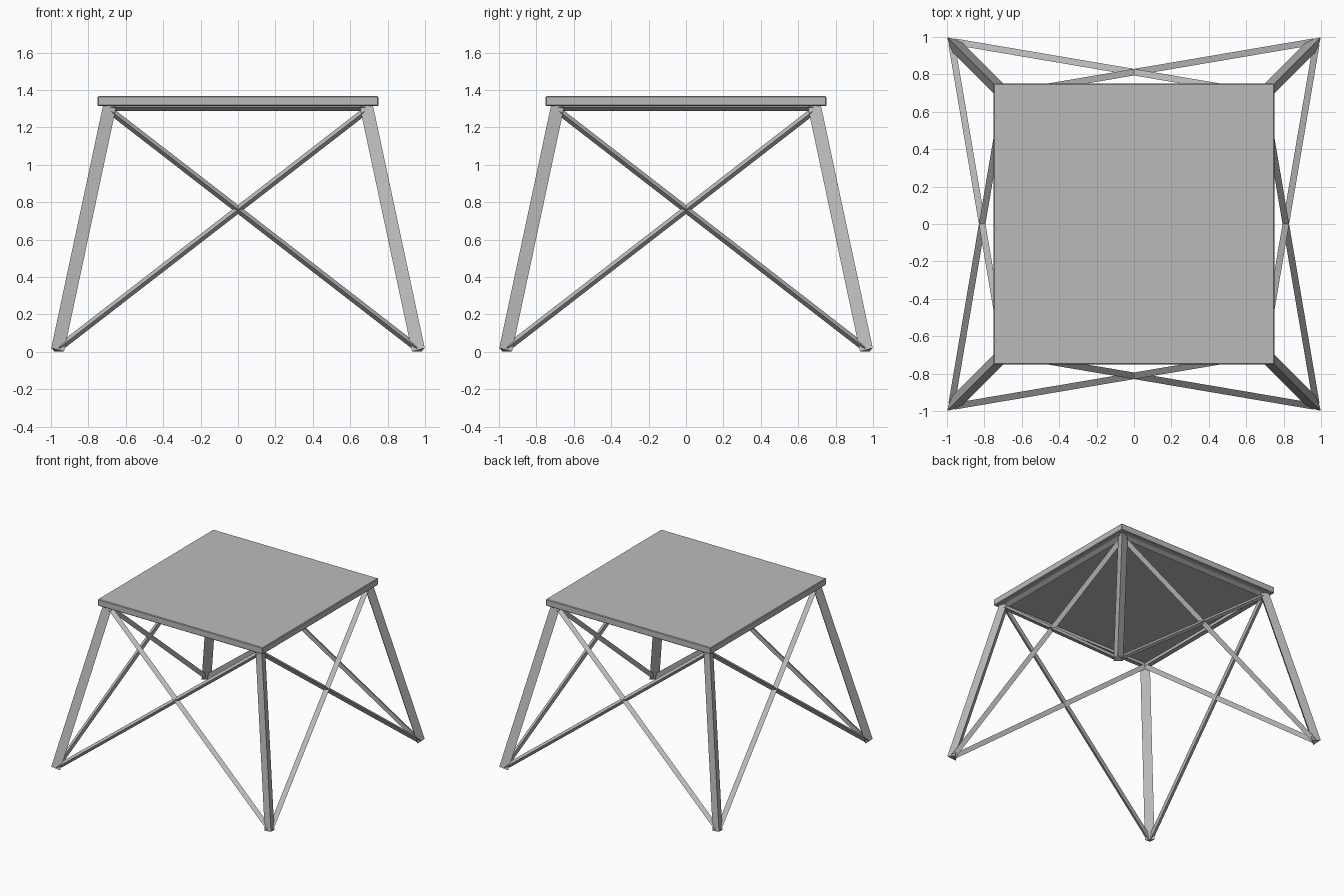
import bpy
import bmesh
import math
from mathutils import Vector, Matrix

cube = bpy.data.objects.get("Cube")
if cube:
    bpy.data.objects.remove(cube, do_unlink=True)

grey = bpy.data.materials.new("plain grey")
grey.use_nodes = True
colour = (0.5, 0.5, 0.5, 1)
grey.diffuse_color = colour
grey.node_tree.nodes["Principled BSDF"].inputs["Base Color"].default_value = colour


def add_object(name, bm):
    bmesh.ops.recalc_face_normals(bm, faces=bm.faces)
    mesh = bpy.data.meshes.new(name)
    bm.to_mesh(mesh)
    bm.free()
    mesh.materials.append(grey)
    obj = bpy.data.objects.new(name, mesh)
    bpy.context.collection.objects.link(obj)
    return obj


def beam(name, start, end, radius, outward):
    """Three-sided bar whose ridge points outward."""
    start, end = Vector(start), Vector(end)
    axis = (end - start).normalized()
    ridge = Vector(outward)
    ridge = (ridge - axis * ridge.dot(axis)).normalized()
    side = axis.cross(ridge)
    bm = bmesh.new()
    rings = []
    for point in (start, end):
        ring = []
        for i in range(3):
            a = math.tau * i / 3
            offset = ridge * math.cos(a) + side * math.sin(a)
            ring.append(bm.verts.new(point + offset * radius))
        rings.append(ring)
        bm.faces.new(ring)
    for i in range(3):
        j = (i + 1) % 3
        bm.faces.new((rings[0][i], rings[0][j], rings[1][j], rings[1][i]))
    return add_object(name, bm)


# Tabletop with slightly softened edges
bm = bmesh.new()
bmesh.ops.create_cube(bm, size=1)
bmesh.ops.scale(bm, vec=(1.5, 1.5, 0.055), verts=bm.verts)
bmesh.ops.translate(bm, vec=(0, 0, 1.341), verts=bm.verts)
top = add_object("tabletop", bm)
bevel = top.modifiers.new("soft_edges", "BEVEL")
bevel.width = 0.005
bevel.segments = 1

FOOT, HEAD = 0.97, 0.69
LEG, BAR = 0.042, 0.022

# One leg, one pair of crossed braces and one top rail per side
for n, side in enumerate(("front", "left", "back", "right")):
    turn = Matrix.Rotation(n * math.pi / 2, 3, "Z")

    def at(x, y, z):
        return turn @ Vector((x, y, z))

    out = at(0, -1, 0)
    beam(side + "_leg", at(-FOOT, -FOOT, 0.008), at(-HEAD, -HEAD, 1.32),
         LEG, at(-1, -1, 0))
    for s, label in ((-1, "rising"), (1, "falling")):
        beam(f"{side}_brace_{label}", at(s * 0.96, -FOOT, 0.018),
             at(-s * HEAD, -HEAD, 1.295), BAR, out)
    beam(side + "_rail", at(-HEAD, -HEAD, 1.308), at(HEAD, -HEAD, 1.308),
         BAR, out)
